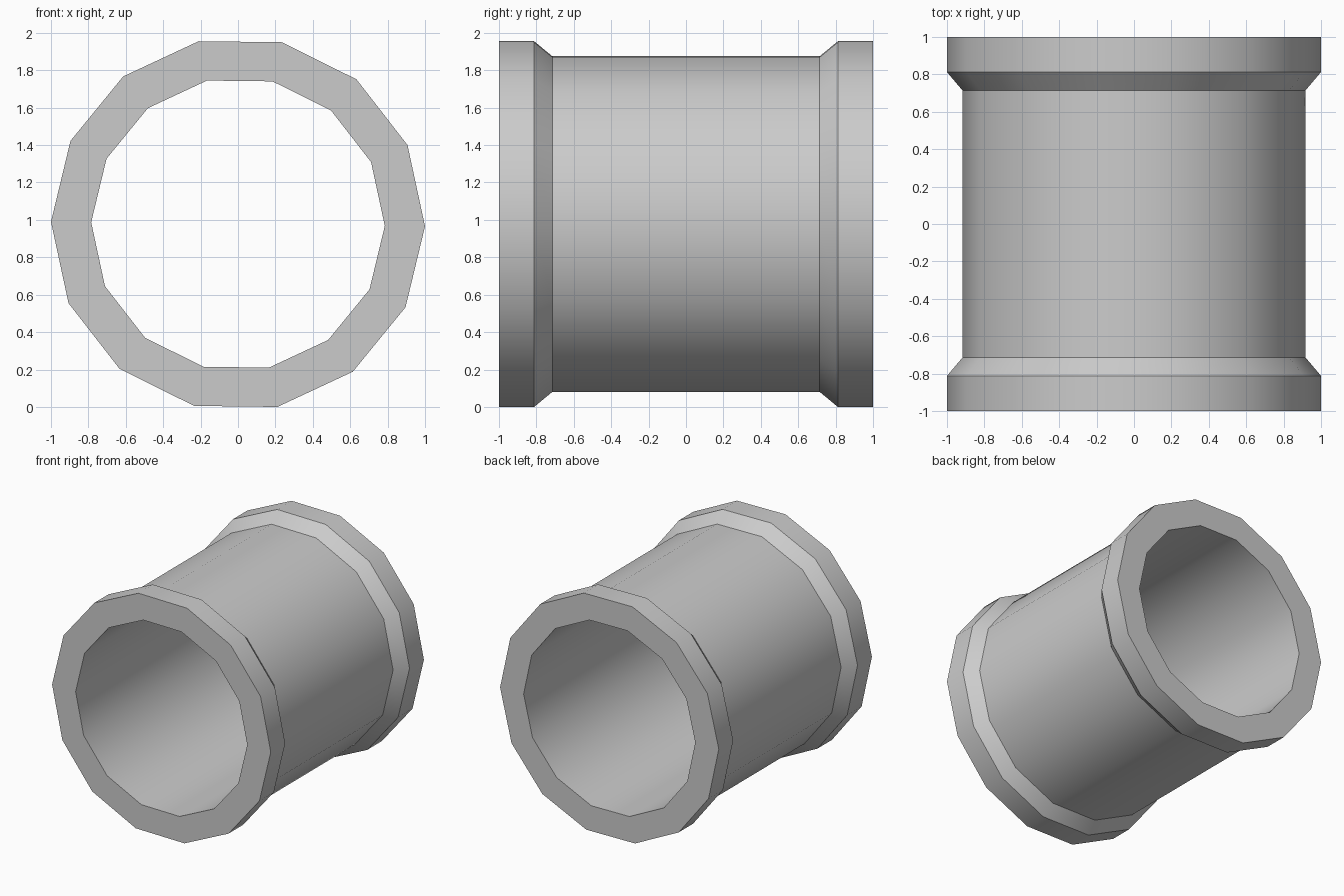
import bpy, bmesh, math

if "Cube" in bpy.data.objects:
    bpy.data.objects.remove(bpy.data.objects["Cube"])

SIDES = 14
TURN = math.radians(-0.7)
CENTRE_Z = math.sin(math.radians(102.86) + TURN)

# Closed wall section as (radius, y): straight bore, two raised collars, slim body
half = [(0.785, 1.0), (1.0, 1.0), (1.0, 0.812), (0.918, 0.715)]
section = half + [(r, -y) for r, y in reversed(half)]

# Sweep the section around the y axis
bm = bmesh.new()
rings = []
for i in range(SIDES):
    a = TURN + i * math.tau / SIDES
    rings.append([bm.verts.new((r * math.cos(a), y, CENTRE_Z + r * math.sin(a)))
                  for r, y in section])
n = len(section)
for i in range(SIDES):
    p, q = rings[i], rings[(i + 1) % SIDES]
    for j in range(n):
        k = (j + 1) % n
        bm.faces.new((p[j], p[k], q[k], q[j]))
bmesh.ops.recalc_face_normals(bm, faces=bm.faces[:])

mesh = bpy.data.meshes.new("pipe_coupling")
bm.to_mesh(mesh)
bm.free()
pipe = bpy.data.objects.new("pipe_coupling", mesh)
bpy.context.collection.objects.link(pipe)

# Smooth around the tube, crisp at the collar edges
bpy.context.view_layer.objects.active = pipe
pipe.select_set(True)
bpy.ops.object.shade_smooth_by_angle(angle=math.radians(30))
